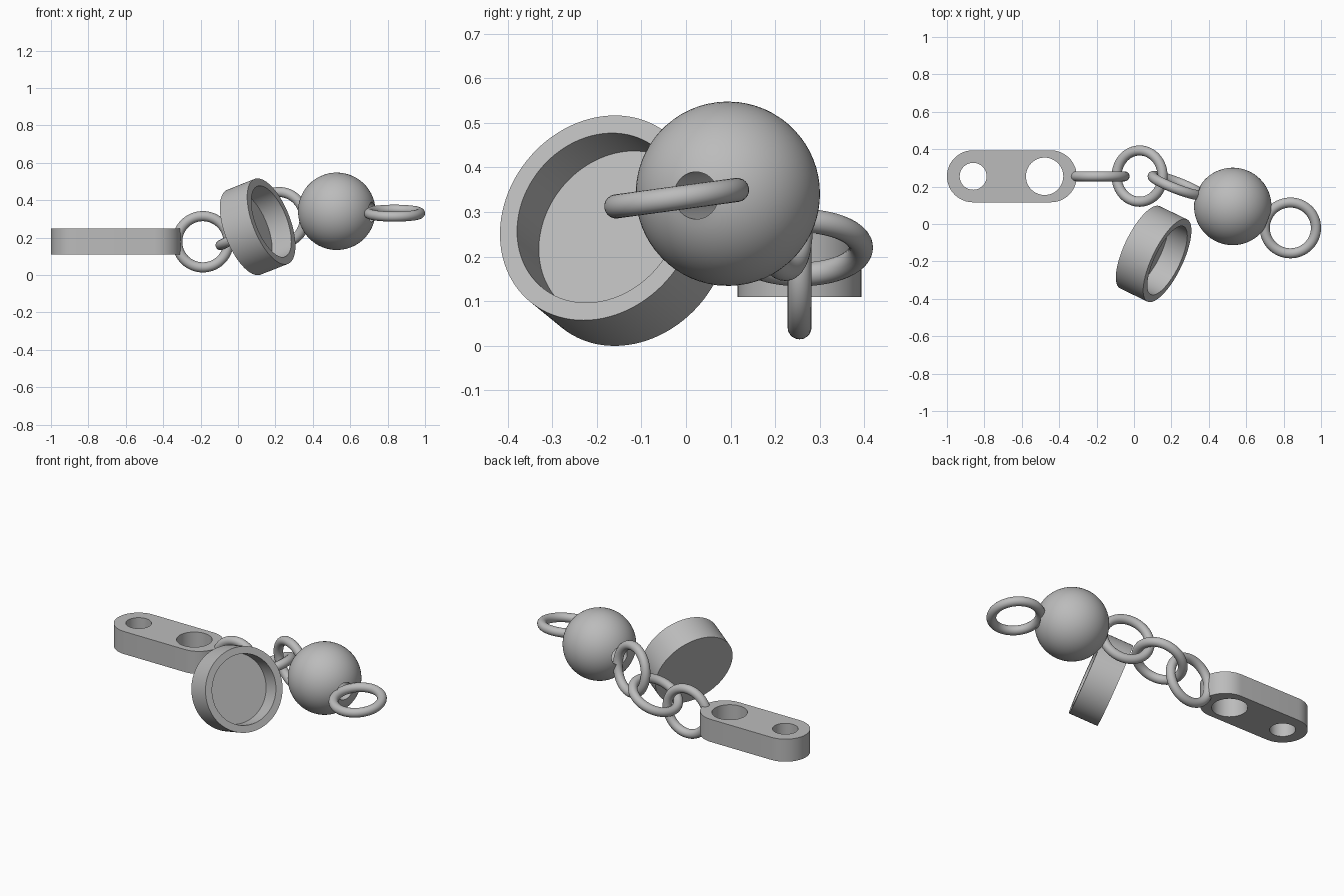
import bpy
from math import pi, sin, cos, asin
from mathutils import Vector

default_cube = bpy.data.objects.get("Cube")
if default_cube:
    bpy.data.objects.remove(default_cube, do_unlink=True)

GREY = (0.5, 0.5, 0.5, 1)
metal = bpy.data.materials.new("grey metal")
metal.use_nodes = True
metal.diffuse_color = GREY
metal.node_tree.nodes["Principled BSDF"].inputs["Base Color"].default_value = GREY

TUBE, RING = 0.027, 0.137


def finish(obj, name):
    obj.name = name
    obj.data.materials.clear()
    obj.data.materials.append(metal)
    bpy.ops.object.select_all(action='DESELECT')
    obj.select_set(True)
    bpy.context.view_layer.objects.active = obj
    bpy.ops.object.shade_smooth_by_angle(angle=pi / 6)


def aim(axis):
    return Vector(axis).to_track_quat('Z', 'Y')


def ring(name, centre, normal):
    bpy.ops.mesh.primitive_torus_add(major_radius=RING, minor_radius=TUBE,
                                     major_segments=64, minor_segments=20,
                                     location=centre, rotation=aim(normal).to_euler())
    finish(bpy.context.object, name)


def lathe(name, profile, centre, axis, steps=64, closed=False):
    """Spin (radius, height) points about an axis; zero radius makes a pole."""
    verts, rows = [], []
    for r, z in profile:
        count = 1 if r == 0 else steps
        rows.append([len(verts) + i % count for i in range(steps)])
        verts += [(r * cos(2 * pi * i / steps), r * sin(2 * pi * i / steps), z)
                  for i in range(count)]
    faces = []
    pairs = list(zip(rows, rows[1:])) + ([(rows[-1], rows[0])] if closed else [])
    for a, b in pairs:
        for i in range(steps):
            j = (i + 1) % steps
            faces.append(list(dict.fromkeys((a[i], a[j], b[j], b[i]))))
    mesh = bpy.data.meshes.new(name)
    mesh.from_pydata(verts, [], faces)
    obj = bpy.data.objects.new(name, mesh)
    bpy.context.collection.objects.link(obj)
    obj.location = centre
    obj.rotation_euler = aim(axis).to_euler()
    finish(obj, name)


def arc(x, radius, start, end, steps):
    return [(x + radius * cos(start + (end - start) * i / steps),
             radius * sin(start + (end - start) * i / steps)) for i in range(steps + 1)]


# Flat rounded tag with two round holes
curve = bpy.data.curves.new("tag", 'CURVE')
curve.dimensions = '2D'
curve.fill_mode = 'BOTH'
curve.extrude = 0.07
outline = arc(-0.445, 0.139, -pi / 2, pi / 2, 24) + arc(-0.861, 0.139, pi / 2, 3 * pi / 2, 24)
small_hole = arc(-0.86, 0.072, 0, 2 * pi, 48)[:-1]
large_hole = arc(-0.478, 0.1, 0, 2 * pi, 48)[:-1]
for loop in (outline, small_hole, large_hole):
    spline = curve.splines.new('POLY')
    spline.points.add(len(loop) - 1)
    spline.use_cyclic_u = True
    for point, (x, y) in zip(spline.points, loop):
        point.co = (x, y, 0, 1)
tag = bpy.data.objects.new("tag", curve)
bpy.context.collection.objects.link(tag)
tag.location = (0, 0.255, 0.179)
bpy.ops.object.select_all(action='DESELECT')
tag.select_set(True)
bpy.context.view_layer.objects.active = tag
bpy.ops.object.convert(target='MESH')
finish(bpy.context.object, "tag")

# Chain links and end ring
ring("tag_link", (-0.188, 0.255, 0.178), (0, 1, 0))
ring("middle_link", (0.03, 0.256, 0.22), (-0.44, 0, 0.9))
ring("bead_link", (0.228, 0.206, 0.308), (0.355, 0.925, 0.13))
ring("end_ring", (0.836, -0.021, 0.331), (0, -0.135, 0.99))

# Round bead, bored through along the chain
BEAD, BORE = 0.207, 0.053
edge = asin(BORE / BEAD)
bead_profile = [(BEAD * sin(t), -BEAD * cos(t))
                for t in (edge + (pi - 2 * edge) * i / 32 for i in range(33))]
lathe("bead", bead_profile, (0.528, 0.094, 0.341), (0.934, -0.356, -0.02), closed=True)

# Loose open cup, tipped on its side
H = 0.086
lathe("cup", [(0, -H), (0.244, -H), (0.244, H), (0.202, H), (0.202, H - 0.12), (0, H - 0.12)],
      (0.105, -0.16, 0.258), (0.85, -0.41, 0.335), steps=96)
